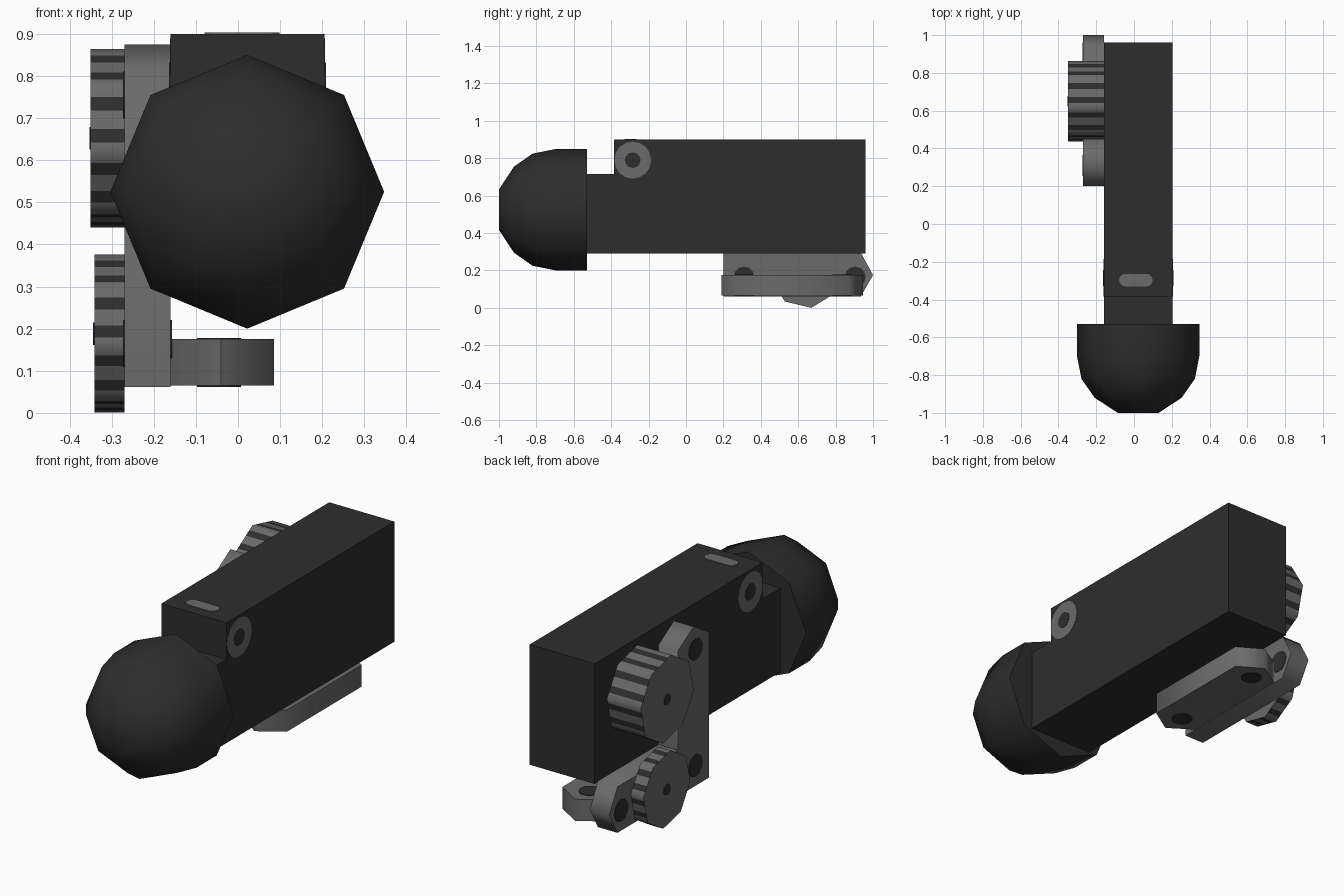
import bpy, bmesh, math

if "Cube" in bpy.data.objects:
    bpy.data.objects.remove(bpy.data.objects["Cube"])

def material(name, v):
    m = bpy.data.materials.new(name)
    m.diffuse_color = (v, v, v, 1)
    m.use_nodes = True
    m.node_tree.nodes["Principled BSDF"].inputs["Base Color"].default_value = m.diffuse_color
    return m

DARK = material("dark_grey", 0.027)
GREY = material("mid_grey", 0.145)

def finish(name, bm, mats, smooth):
    bmesh.ops.recalc_face_normals(bm, faces=bm.faces)
    me = bpy.data.meshes.new(name)
    bm.to_mesh(me)
    bm.free()
    for m in mats:
        me.materials.append(m)
    ob = bpy.data.objects.new(name, me)
    bpy.context.collection.objects.link(ob)
    if smooth:
        bpy.ops.object.select_all(action='DESELECT')
        bpy.context.view_layer.objects.active = ob
        ob.select_set(True)
        bpy.ops.object.shade_smooth_by_angle(angle=math.radians(smooth))
    return ob

def prism(name, pts, axis, lo, hi, mats, smooth=0, side_mat=None):
    """Extrude a profile: axis 'x' takes (y, z) points, axis 'z' takes (x, y)."""
    put = (lambda p, h: (h, p[0], p[1])) if axis == 'x' else (lambda p, h: (p[0], p[1], h))
    bm = bmesh.new()
    a = [bm.verts.new(put(p, lo)) for p in pts]
    b = [bm.verts.new(put(p, hi)) for p in pts]
    bm.faces.new(a)
    bm.faces.new(b)
    n = len(pts)
    for i in range(n):
        f = bm.faces.new((a[i], a[(i + 1) % n], b[(i + 1) % n], b[i]))
        if side_mat:
            f.material_index = side_mat(i)
    return finish(name, bm, mats, smooth)

def ring(cx, cy, r, n, turn=0):
    return [(cx + r * math.cos(turn + math.tau * i / n),
             cy + r * math.sin(turn + math.tau * i / n)) for i in range(n)]

# Main body with a stepped neck
prism("body", [(-0.56, 0.29), (0.96, 0.29), (0.96, 0.9), (-0.385, 0.9),
               (-0.385, 0.715), (-0.56, 0.715)], 'x', -0.16, 0.205, [DARK])

# Eight-sided rounded nose
bm = bmesh.new()
rows = []
for y, r in [(-0.53, 0.325), (-0.695, 0.325), (-0.82, 0.3), (-0.92, 0.23), (-1.0, 0.108)]:
    rows.append([bm.verts.new((0.022 + x, y, 0.525 + z)) for x, z in ring(0, 0, r, 8)])
for a, b in zip(rows, rows[1:]):
    for i in range(8):
        bm.faces.new((a[i], a[(i + 1) % 8], b[(i + 1) % 8], b[i]))
bm.faces.new(rows[0])
bm.faces.new(rows[-1])
finish("nose", bm, [DARK], 50)

# Round marks on both sides of the body, and a slot mark on top
for side, x, d in (("right", 0.205, 1), ("left", -0.16, -1)):
    prism("pivot_disc_" + side, ring(-0.285, 0.79, 0.099, 16), 'x', x, x + d * 0.002, [GREY])
    prism("pivot_hole_" + side, ring(-0.285, 0.79, 0.042, 12), 'x', x, x + d * 0.004, [DARK])
slot = [(0.01 + s * 0.056 + 0.033 * math.cos(t), -0.297 + 0.033 * math.sin(t))
        for s, t0 in ((1, -math.pi / 2), (-1, math.pi / 2))
        for t in [t0 + math.pi * k / 6 for k in range(7)]]
prism("top_slot", slot, 'z', 0.9, 0.903, [GREY])

# L-shaped bracket with pointed ends
prism("bracket", [(0.2, 0.062), (0.935, 0.062), (1.0, 0.175), (0.935, 0.295), (0.45, 0.295),
                  (0.45, 0.8), (0.325, 0.875), (0.2, 0.8)], 'x', -0.27, -0.16, [GREY], 65)
for i, (y, z) in enumerate([(0.31, 0.755), (0.31, 0.165), (0.905, 0.165)]):
    prism(f"bracket_hole_{i}", ring(y, z, 0.056, 12), 'x', -0.273, -0.157, [DARK])

# Foot pad, pointed at both ends
prism("foot_pad", [(-0.16, 0.27), (-0.04, 0.19), (0.085, 0.27),
                   (0.085, 0.87), (-0.04, 0.945), (-0.16, 0.87)], 'z', 0.065, 0.175, [GREY], 65)
for i, y in enumerate((0.31, 0.835)):
    prism(f"pad_hole_{i}", ring(-0.045, y, 0.052, 12), 'z', 0.062, 0.178, [DARK])

# Eight-sided knobs with dark stripes across the rim
CUTS = (0, 0.18, 0.38, 0.65, 0.85)
def knob(name, y, z, r, lo, hi, turn):
    corners = ring(y, z, r, 8, math.radians(turn))
    pts = []
    for p, q in zip(corners, corners[1:] + corners[:1]):
        pts += [(p[0] + (q[0] - p[0]) * t, p[1] + (q[1] - p[1]) * t) for t in CUTS]
    prism(name, pts, 'x', lo, hi, [GREY, DARK], 50, lambda i: int(i % 5 in (1, 3)))
    prism(name + "_centre", ring(y, z, 0.028, 10), 'x', lo - 0.003, lo, [DARK])

knob("upper_knob", 0.65, 0.652, 0.215, -0.35, -0.16, 9)
knob("lower_knob", 0.64, 0.188, 0.19, -0.341, -0.27, 9)
